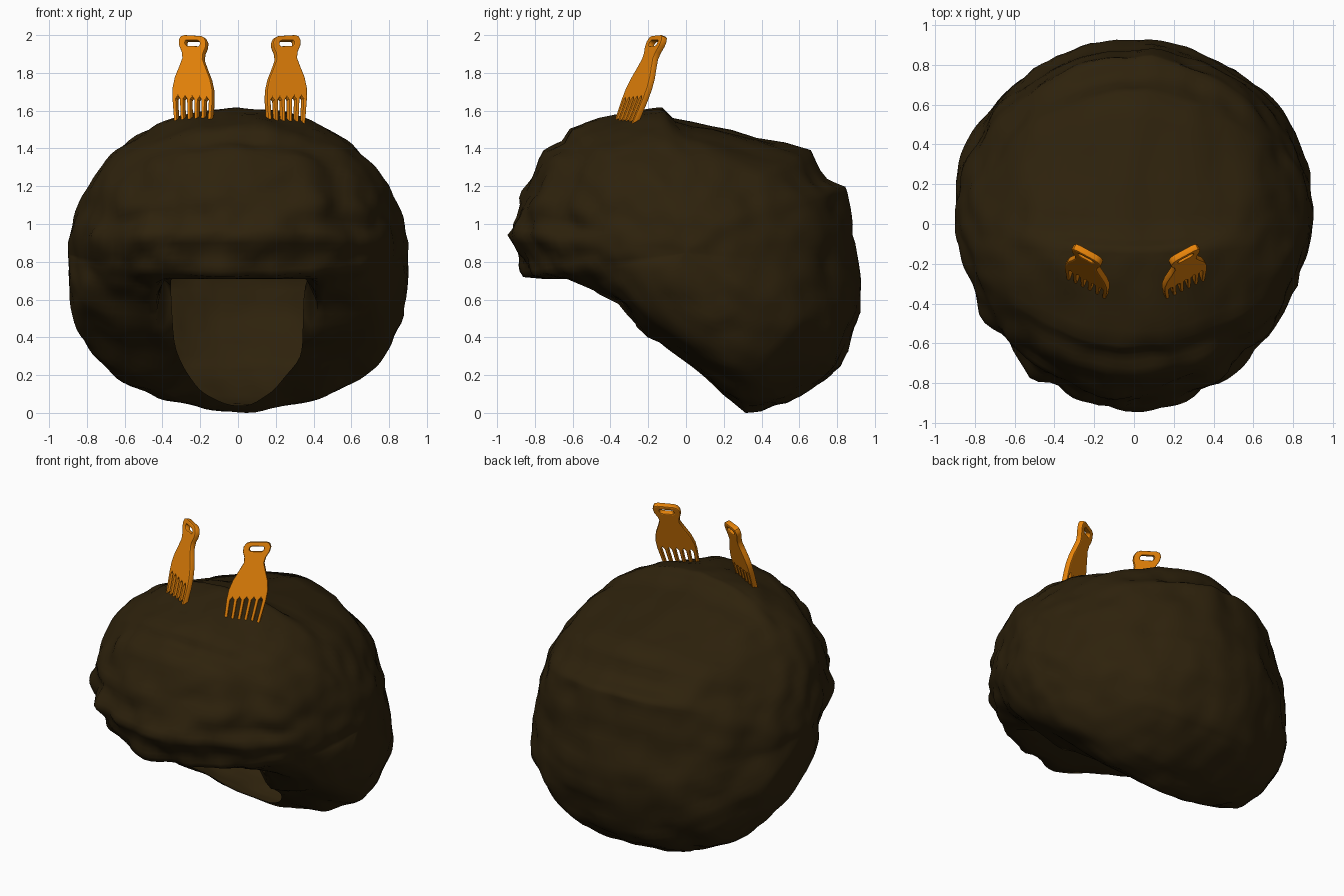
import bpy, bmesh, math
from mathutils import Vector, Matrix, noise

if "Cube" in bpy.data.objects:
    bpy.data.objects.remove(bpy.data.objects["Cube"])


def material(name, rgb):
    m = bpy.data.materials.new(name)
    m.diffuse_color = (*rgb, 1)
    m.use_nodes = True
    m.node_tree.nodes["Principled BSDF"].inputs["Base Color"].default_value = m.diffuse_color
    return m


dark_brown = material("dark_brown_hair", (0.027, 0.0158, 0.0037))
orange = material("orange_plastic", (0.82, 0.235, 0.003))

# Side outline of the hair (y, z)
profile = [(-.37, 1.57), (-.19, 1.61), (-.13, 1.62), (-.09, 1.56), (.23, 1.49),
           (.67, 1.38), (.76, 1.23), (.84, 1.19), (.84, 1.13), (.88, 1.0),
           (.89, .85), (.93, .7), (.92, .54), (.86, .38), (.82, .25), (.74, .18),
           (.53, .05), (.39, .01), (.31, .01), (.2, .1), (0, .27), (-.22, .39),
           (-.4, .61), (-.5, .63), (-.62, .68), (-.84, .72), (-.87, .81),
           (-.94, .94), (-.88, 1.03), (-.87, 1.13), (-.82, 1.24), (-.74, 1.38),
           (-.65, 1.43), (-.62, 1.5)]
CZ, HALF_W, SUB, COLS = 0.85, 0.9, 3, 64


def clamp(v):
    return max(0.0, min(1.0, v))


def opening_half_width(z):
    return 0.36 * math.sqrt(clamp((z - 0.03) / 0.33))


# Softened copy of the outline, used toward the ears
def soften(ring, steps):
    soft, n = [p.copy() for p in ring], len(ring)
    for _ in range(steps):
        soft = [(soft[i - 1] + soft[i] * 2 + soft[(i + 1) % n]) / 4 for i in range(n)]
    for axis, mid in ((0, 0.0), (1, CZ)):
        for sign in (1, -1):
            a = max(sign * (p[axis] - mid) for p in ring)
            b = max(sign * (p[axis] - mid) for p in soft)
            for p in soft:
                if sign * (p[axis] - mid) > 0:
                    p[axis] = mid + (p[axis] - mid) * a / b
    return soft


# Rounded hair shell: the side outline swept from ear to ear
def build_hair():
    ring = []
    for i, a in enumerate(profile):
        b = profile[(i + 1) % len(profile)]
        for k in range(SUB):
            ring.append(Vector(a).lerp(Vector(b), k / SUB))
    soft = soften(ring, 70)
    n = len(ring)
    bm = bmesh.new()
    rows = []
    for j in range(COLS + 1):
        phi = math.pi * (j / COLS - 0.5)
        c = max(0.0, math.cos(phi))
        row = []
        for sharp, smooth in zip(ring, soft):
            y, z = sharp.lerp(smooth, clamp((1 - c) * 2.2 + 0.1))
            low = clamp((0.75 - z) / 0.35)
            s = c ** (1 - 0.35 * low)
            sy = c ** (1 - 0.35 * low + 0.3 * clamp(-y / 0.5) * (1 - low) + 0.1 * clamp(y / 0.5))
            p = Vector((HALF_W * math.sin(phi), y * sy, CZ + (z - CZ) * s))
            out = (p - Vector((0, 0, CZ))).normalized()
            # Curly lumps, strongest over the fringe
            front = clamp((-p.y - 0.2) / 0.4) * clamp((1.35 - p.z) / 0.3)
            bump = 0.025 * noise.noise(p * 4.5) + 0.014 * noise.noise(p * 9)
            bump += front * 0.05 * (abs(noise.noise(p * 6 + Vector((3, 1, 7)))) - 0.2)
            p += out * bump
            # Hollow under the fringe
            if abs(p.x) < 0.4 and p.y < -0.3 and p.z < 0.71:
                p.z = 0.71
            row.append(bm.verts.new(p))
        rows.append(row)
    for a, b in zip(rows, rows[1:]):
        for i in range(n):
            k = (i + 1) % n
            bm.faces.new((a[i], a[k], b[k], b[i]))
    bmesh.ops.remove_doubles(bm, verts=bm.verts, dist=0.0005)
    bmesh.ops.recalc_face_normals(bm, faces=bm.faces)
    # Face opening under the fringe
    gone = []
    for f in bm.faces:
        p = f.calc_center_median()
        if (f.normal.z < 0.1 and -0.47 < p.y < 0.36 and p.z < 0.73
                and abs(p.x) < opening_half_width(p.z)):
            gone.append(f)
    bmesh.ops.delete(bm, geom=gone, context='FACES')
    # Even out the stepped rim
    for _ in range(4):
        new = {}
        for v in bm.verts:
            near = [e.other_vert(v).co for e in v.link_edges if e.is_boundary]
            if len(near) == 2:
                new[v] = (near[0] + near[1] + v.co * 2) / 4
        for v, co in new.items():
            v.co = co
    low = min(v.co.z for v in bm.verts)
    for v in bm.verts:
        if v.co.z < 0.2:
            v.co.z -= low * (1 - v.co.z / 0.2)
    for f in bm.faces:
        f.smooth = True
    me = bpy.data.meshes.new("afro_hair")
    bm.to_mesh(me)
    bm.free()
    me.materials.append(dark_brown)
    ob = bpy.data.objects.new("afro_hair", me)
    bpy.context.collection.objects.link(ob)


# Flat comb outline: handle, waist, body and six teeth
def comb_outline():
    side = [(.05, 0), (.072, .008), (.084, .03), (.082, .06), (.066, .095),
            (.062, .13), (.082, .18), (.108, .24), (.122, .3), (.123, .36)]
    pts = [(x, -t) for x, t in side]
    step = 0.0445
    for k in range(6):
        x = 0.111 - k * step
        tip = x * 0.9
        pts += [(tip + .008, -.54), (tip - .008, -.54)]
        if k < 5:
            pts += [(x - .010, -.36), (x - .022, -.345), (x - step + .010, -.36)]
    pts += [(-x, -t) for x, t in reversed(side)]
    return pts


def slot_outline():
    pts = []
    for i in range(16):
        a = math.tau * i / 16
        x = .016 * math.cos(a) + (.03 if math.cos(a) > 0 else -.03)
        pts.append((x, -.043 + .017 * math.sin(a)))
    return pts


def build_comb(name, mirror):
    cu = bpy.data.curves.new(name + "_outline", 'CURVE')
    cu.dimensions = '2D'
    cu.fill_mode = 'BOTH'
    cu.extrude, cu.bevel_depth, cu.offset = 0.011, 0.007, -0.006
    cu.bevel_resolution = 1
    for pts in (comb_outline(), slot_outline()):
        sp = cu.splines.new('POLY')
        sp.points.add(len(pts) - 1)
        for q, (x, y) in zip(sp.points, pts):
            q.co = (x, y, 0, 1)
        sp.use_cyclic_u = True
    tmp = bpy.data.objects.new(name + "_outline", cu)
    bpy.context.collection.objects.link(tmp)
    dg = bpy.context.evaluated_depsgraph_get()
    me = bpy.data.meshes.new_from_object(tmp.evaluated_get(dg))
    bpy.data.objects.remove(tmp)
    # Lean back and turn outward
    u = Vector((.86, -.47, -.05))
    v = Vector((0, .35, .937))
    n = u.cross(v).normalized()
    m = Matrix((u, v, n)).transposed().to_4x4()
    m.translation = (-.235, -.145, 1.995)
    me.transform(m)
    if mirror:
        me.transform(Matrix.Scale(-1, 4, (1, 0, 0)))
        me.transform(Matrix.Translation((0.018, 0, 0)))
        me.flip_normals()
    top = max(p.co.z for p in me.vertices)
    me.transform(Matrix.Translation((0, 0, 2 - top)))
    me.materials.clear()
    me.materials.append(orange)
    ob = bpy.data.objects.new(name, me)
    bpy.context.collection.objects.link(ob)
    bpy.ops.object.select_all(action='DESELECT')
    ob.select_set(True)
    bpy.context.view_layer.objects.active = ob
    bpy.ops.object.shade_smooth_by_angle(angle=math.radians(35))


build_hair()
build_comb("left_comb", False)
build_comb("right_comb", True)
